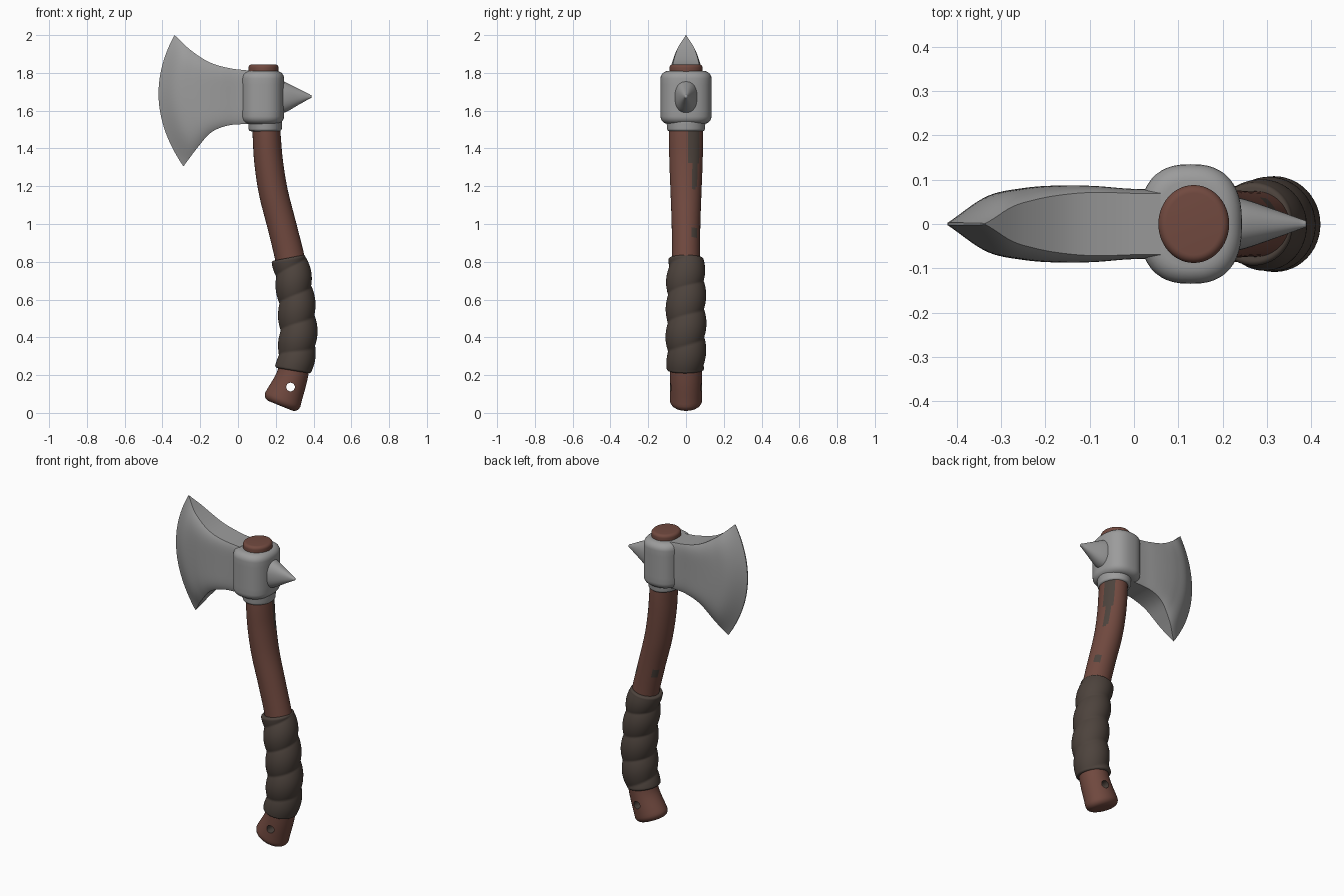
import bpy, bmesh, math
from mathutils import Vector

if "Cube" in bpy.data.objects:
    bpy.data.objects.remove(bpy.data.objects["Cube"])


def material(name, rgb):
    m = bpy.data.materials.new(name)
    m.diffuse_color = (*rgb, 1)
    m.use_nodes = True
    m.node_tree.nodes["Principled BSDF"].inputs["Base Color"].default_value = m.diffuse_color
    return m


STEEL = material("steel_grey", (0.33, 0.33, 0.33))
WOOD = material("reddish_wood", (0.165, 0.067, 0.05))
LEATHER = material("dark_leather", (0.074, 0.056, 0.046))


def spline(pts, t):
    """Catmull-Rom value at t in 0..1 through evenly weighted points."""
    n = len(pts) - 1
    i = min(int(t * n), n - 1)
    f = t * n - i
    b, c = Vector(pts[i]), Vector(pts[i + 1])
    a = Vector(pts[i - 1]) if i > 0 else 2 * b - c
    d = Vector(pts[i + 2]) if i + 2 <= n else 2 * c - b
    return 0.5 * (2 * b + (c - a) * f + (2 * a - 5 * b + 4 * c - d) * f ** 2
                  + (3 * b - a - 3 * c + d) * f ** 3)


def finish(name, bm, mats, angle=40):
    bmesh.ops.recalc_face_normals(bm, faces=bm.faces)
    me = bpy.data.meshes.new(name)
    bm.to_mesh(me)
    bm.free()
    ob = bpy.data.objects.new(name, me)
    bpy.context.collection.objects.link(ob)
    for m in mats:
        me.materials.append(m)
    bpy.ops.object.select_all(action='DESELECT')
    ob.select_set(True)
    bpy.context.view_layer.objects.active = ob
    bpy.ops.object.shade_smooth_by_angle(angle=math.radians(angle))
    return ob


def tube(name, pts, mats, rings=24, seg=48, power=2.0, cap=0.02, ridge=None, rule=None):
    """Loft ovals along (x, z, radius in plane, radius in y) points, with rounded ends."""
    bm = bmesh.new()
    samples = []                                   # centre, tangent, radii, length so far
    length, last = 0, None
    for i in range(rings + 1):
        t = i / rings
        p = spline(pts, t)
        d = (spline(pts, min(t + .01, 1)) - spline(pts, max(t - .01, 0))).xy.normalized()
        length += (p.xy - last).length if last else 0
        last = p.xy
        samples.append((p.xy, d, p.z, p.w, length))
    steps = [math.pi / 2 * k / 6 for k in range(1, 7)]

    def end(s, sign):
        c, d, a, b, l = s
        return [(c + d * sign * cap * math.sin(k), d, a - cap * (1 - math.cos(k)),
                 b - cap * (1 - math.cos(k)), l) for k in steps]
    samples = end(samples[0], -1)[::-1] + samples + end(samples[-1], 1)
    loops = []
    for c, d, a, b, l in samples:
        loop = []
        for k in range(seg):
            th = 2 * math.pi * k / seg
            co, si = math.cos(th), math.sin(th)
            u = math.copysign(abs(co) ** (2 / power), co)
            v = math.copysign(abs(si) ** (2 / power), si)
            add = ridge(l, th) if ridge else 0
            q = c + Vector((-d.y, d.x)) * (a + add) * u
            loop.append(bm.verts.new((q.x, (b + add) * v, q.y)))
        loops.append(loop)
    for A, B in zip(loops, loops[1:]):
        for k in range(seg):
            j = (k + 1) % seg
            bm.faces.new((A[k], A[j], B[j], B[k]))
    bm.faces.new(loops[0])
    bm.faces.new(loops[-1])
    if rule:
        for f in bm.faces:
            f.material_index = rule(f.calc_center_median())
    return finish(name, bm, mats)


# Curved wooden handle, with dark streaks on its rear side
def streak(c):
    if c.x < 0.15 or not 0.86 < c.z < 1.5:
        return 0
    if c.z > 1.32:
        return int(0.015 < c.y < 0.068)
    return int(0.032 < c.y < 0.06 and (c.z > 1.19 or 0.93 < c.z < 0.98))


handle = tube("handle", [
    (0.135, 1.80, 0.07, 0.08), (0.14, 1.65, 0.07, 0.08), (0.151, 1.48, 0.074, 0.09),
    (0.162, 1.33, 0.076, 0.088), (0.187, 1.17, 0.077, 0.082), (0.230, 1.0, 0.077, 0.076),
    (0.272, 0.83, 0.078, 0.074), (0.300, 0.68, 0.08, 0.08), (0.315, 0.52, 0.082, 0.085),
    (0.314, 0.36, 0.082, 0.085), (0.288, 0.20, 0.083, 0.084), (0.237, 0.07, 0.1, 0.086)],
    [WOOD, LEATHER], rings=110, cap=0.035, rule=streak)

# Lanyard hole through the butt
bpy.ops.mesh.primitive_cylinder_add(vertices=24, radius=0.023, depth=0.4,
                                    location=(0.278, 0, 0.137), rotation=(math.pi / 2, 0, 0))
cutter = bpy.context.object
cutter.hide_render = True
for m in (WOOD, LEATHER):
    cutter.data.materials.append(m)
for f in cutter.data.polygons:
    f.material_index = 1
mod = handle.modifiers.new("hole", 'BOOLEAN')
mod.operation = 'DIFFERENCE'
mod.solver = 'EXACT'
mod.object = cutter
bpy.context.view_layer.objects.active = handle
bpy.ops.object.modifier_apply(modifier=mod.name)
bpy.data.objects.remove(cutter)

# Handle end showing above the collar
tube("handle_top", [(0.135, 1.80, 0.08, 0.088), (0.135, 1.827, 0.08, 0.088)], [WOOD],
     rings=2, cap=0.018)

# Spiral leather grip
tube("leather_grip", [
    (0.274, 0.81, 0.084, 0.084), (0.293, 0.71, 0.087, 0.092), (0.307, 0.60, 0.088, 0.094),
    (0.316, 0.48, 0.09, 0.095), (0.316, 0.36, 0.091, 0.095), (0.296, 0.235, 0.088, 0.09)],
    [LEATHER], rings=90, cap=0.012,
    ridge=lambda l, th: 0.013 * abs(math.sin(math.pi * (l / 0.15 + th / (2 * math.pi)))) ** 0.8)

# Steel collar, its lower lip and the rear spike
tube("collar", [(0.128, 1.57, 0.116, 0.135), (0.128, 1.77, 0.116, 0.135)], [STEEL],
     rings=6, power=2.5, cap=0.04)
tube("collar_lip", [(0.144, 1.505, 0.088, 0.1), (0.144, 1.54, 0.09, 0.103)], [STEEL],
     rings=3, cap=0.014)
tube("rear_spike", [(0.2, 1.672, 0.094, 0.066), (0.25, 1.672, 0.08, 0.056),
                    (0.32, 1.674, 0.043, 0.032), (0.383, 1.675, 0.009, 0.009)], [STEEL],
     rings=18, seg=32, power=2.3, cap=0.007)

# Flared blade: a grid between the upper and lower outlines, thinning to the edge
upper = [(0.06, 1.812), (-0.045, 1.825), (-0.15, 1.856), (-0.25, 1.92), (-0.336, 2.0)]
lower = [(0.06, 1.53), (-0.05, 1.522), (-0.14, 1.486), (-0.21, 1.41), (-0.289, 1.305)]
thick = [(0.078, 0), (0.08, 0), (0.086, 0), (0.087, 0), (0.081, 0), (0.062, 0), (0.003, 0)]
NU, NV = 40, 36
bm = bmesh.new()
grid = {}
for i in range(NU + 1):
    u = i / NU
    T, B = spline(upper, u), spline(lower, u)
    half = spline(thick, u).x
    for j in range(NV + 1):
        v = 0.5 - 0.5 * math.cos(math.pi * j / NV)
        p = B.lerp(T, v)
        x = p.x - 0.107 * u * u * 4 * v * (1 - v)
        w = abs(2 * v - 1)
        y = half * (1 - (0.12 + 0.42 * u * u) * w ** 6)
        for s in (-1, 1):
            grid[i, j, s] = bm.verts.new((x, s * y, p.y))
for i in range(NU):
    for j in range(NV):
        for s in (-1, 1):
            bm.faces.new([grid[k] for k in ((i, j, s), (i + 1, j, s),
                                            (i + 1, j + 1, s), (i, j + 1, s))])
    for j in (0, NV):
        bm.faces.new([grid[k] for k in ((i, j, -1), (i + 1, j, -1), (i + 1, j, 1), (i, j, 1))])
for j in range(NV):
    for i in (0, NU):
        bm.faces.new([grid[k] for k in ((i, j, -1), (i, j + 1, -1), (i, j + 1, 1), (i, j, 1))])
finish("axe_blade", bm, [STEEL], 50)
